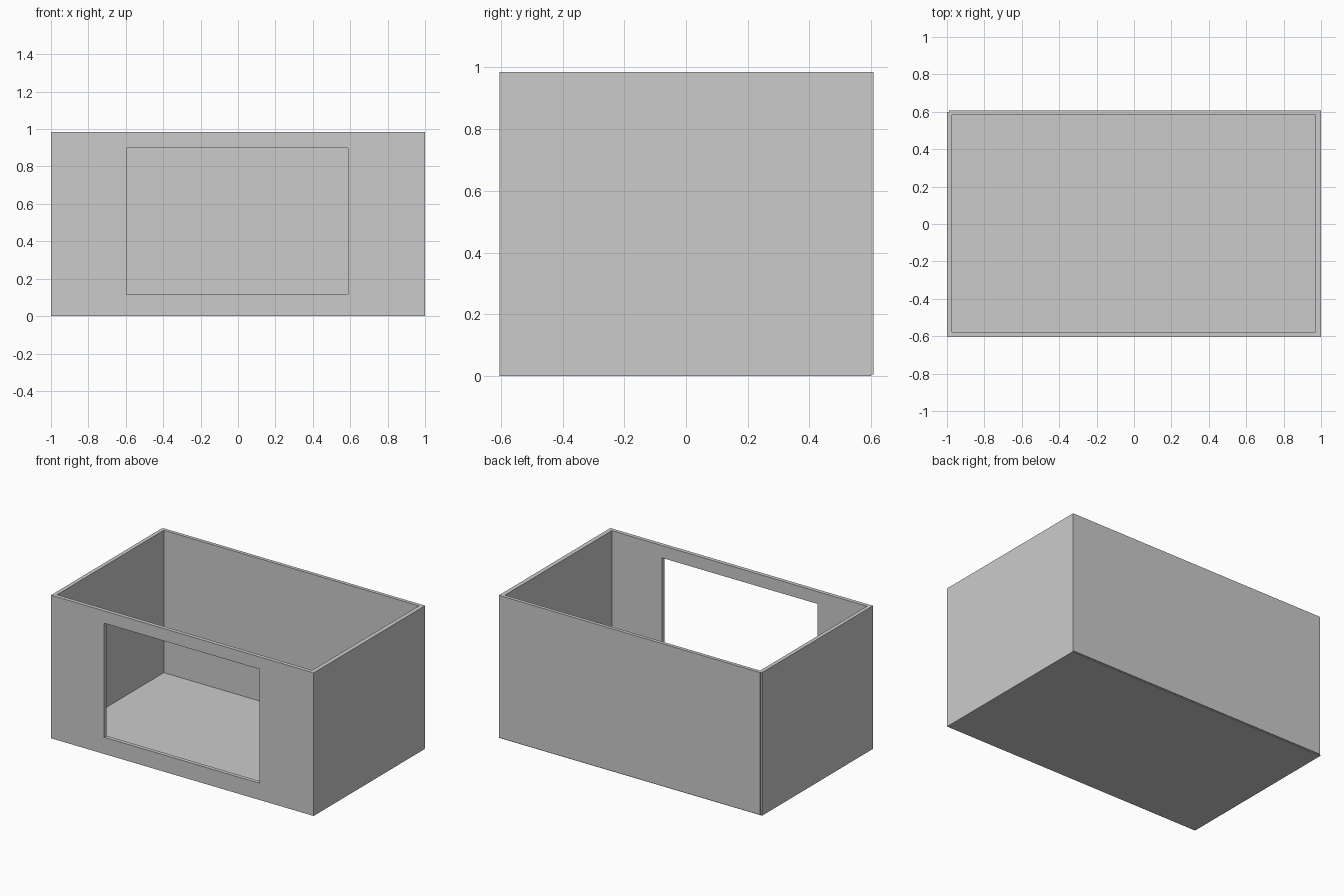
import bpy, bmesh

if "Cube" in bpy.data.objects:
    bpy.data.objects.remove(bpy.data.objects["Cube"])

TOP = 0.985     # wall height
FLOOR = 0.005   # floor sheet thickness


def box(name, lo, hi):
    """Axis-aligned box between two corners."""
    bm = bmesh.new()
    bmesh.ops.create_cube(bm, size=1)
    for v in bm.verts:
        v.co = [(a + b) / 2 + c * (b - a) for a, b, c in zip(lo, hi, v.co)]
    mesh = bpy.data.meshes.new(name)
    bm.to_mesh(mesh)
    bm.free()
    obj = bpy.data.objects.new(name, mesh)
    bpy.context.collection.objects.link(obj)
    return obj


# Thin floor sheet
box("floor", (-1, -0.605, 0), (1, 0.6, FLOOR))

# Side walls; the left one stops just short of the back wall's outer face
box("left_wall", (-1, -0.578, FLOOR), (-0.973, 0.598, TOP))
box("right_wall", (0.97, -0.578, FLOOR), (1, 0.585, TOP))

# Back wall, leaving a small step at the left corner
box("back_wall", (-0.99, 0.583, FLOOR), (1, 0.607, TOP))

# Front wall with a rectangular window opening
front = box("front_wall", (-1, -0.605, FLOOR), (1, -0.578, TOP))
cutter = box("window_cutter", (-0.595, -0.8, 0.115), (0.588, -0.4, 0.9))
cutter.hide_render = True
cutter.hide_set(True)
cut = front.modifiers.new("window", 'BOOLEAN')
cut.operation = 'DIFFERENCE'
cut.solver = 'EXACT'
cut.object = cutter
